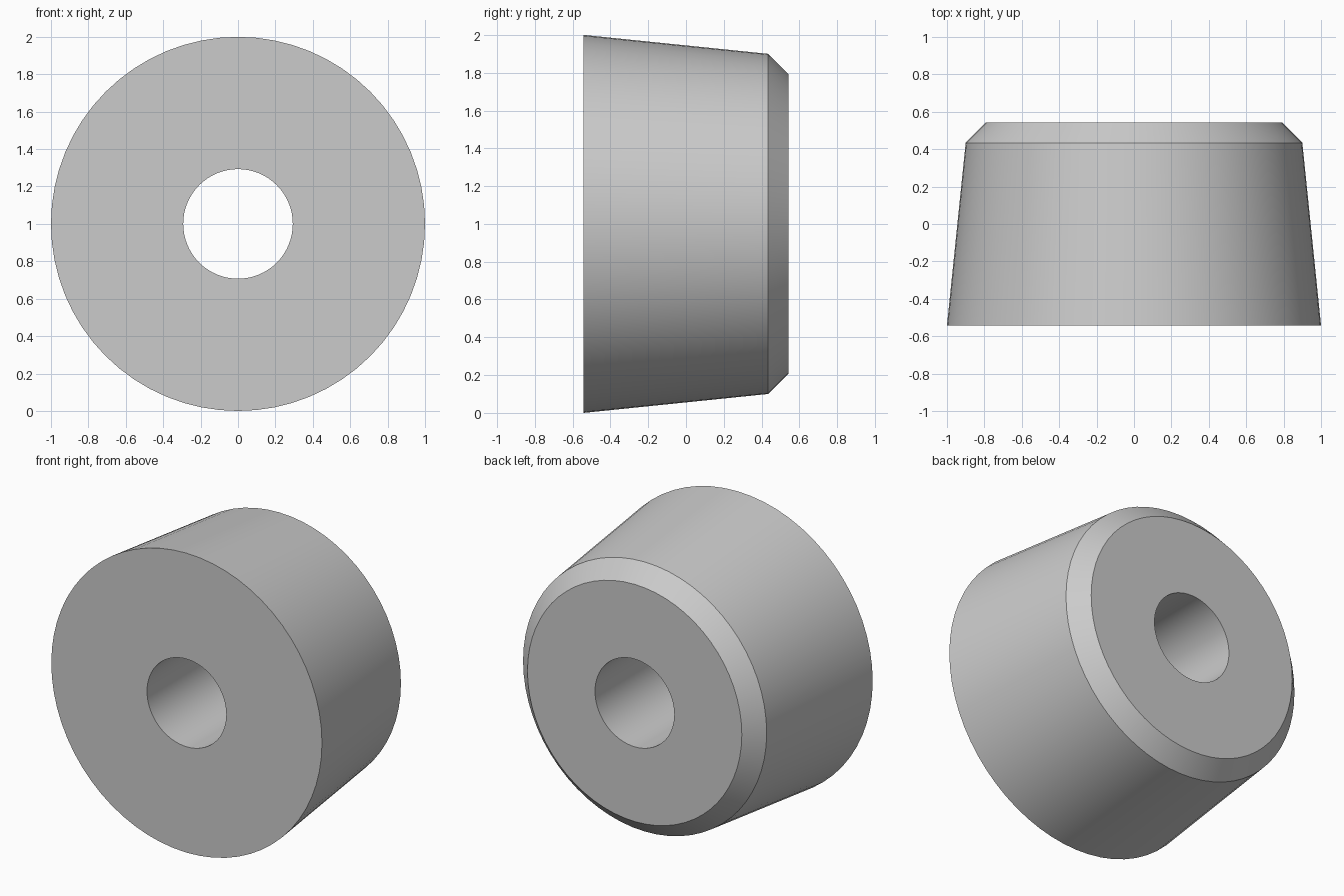
import bpy, bmesh, math
from math import cos, sin, pi

if "Cube" in bpy.data.objects:
    bpy.data.objects.remove(bpy.data.objects["Cube"])

SEGMENTS = 64
# Closed cross-section as (radius, y): bore, wide front face, taper, chamfer, rear face
PROFILE = [(0.293, -0.542), (1.0, -0.542), (0.90, 0.434), (0.792, 0.542), (0.293, 0.542)]

# Tapered foot: revolve the cross-section around the y axis
bm = bmesh.new()
rings = []
for i in range(SEGMENTS):
    a = 2 * pi * i / SEGMENTS
    rings.append([bm.verts.new((r * cos(a), y, 1 + r * sin(a))) for r, y in PROFILE])
for i in range(SEGMENTS):
    p, q = rings[i], rings[(i + 1) % SEGMENTS]
    for j in range(len(PROFILE)):
        k = (j + 1) % len(PROFILE)
        bm.faces.new((p[j], p[k], q[k], q[j]))
bmesh.ops.recalc_face_normals(bm, faces=bm.faces)

mesh = bpy.data.meshes.new("tapered_foot")
bm.to_mesh(mesh)
bm.free()
foot = bpy.data.objects.new("tapered_foot", mesh)
bpy.context.collection.objects.link(foot)

# Smooth around the curve, crisp at the rims
bpy.context.view_layer.objects.active = foot
foot.select_set(True)
bpy.ops.object.shade_smooth_by_angle(angle=math.radians(30))
